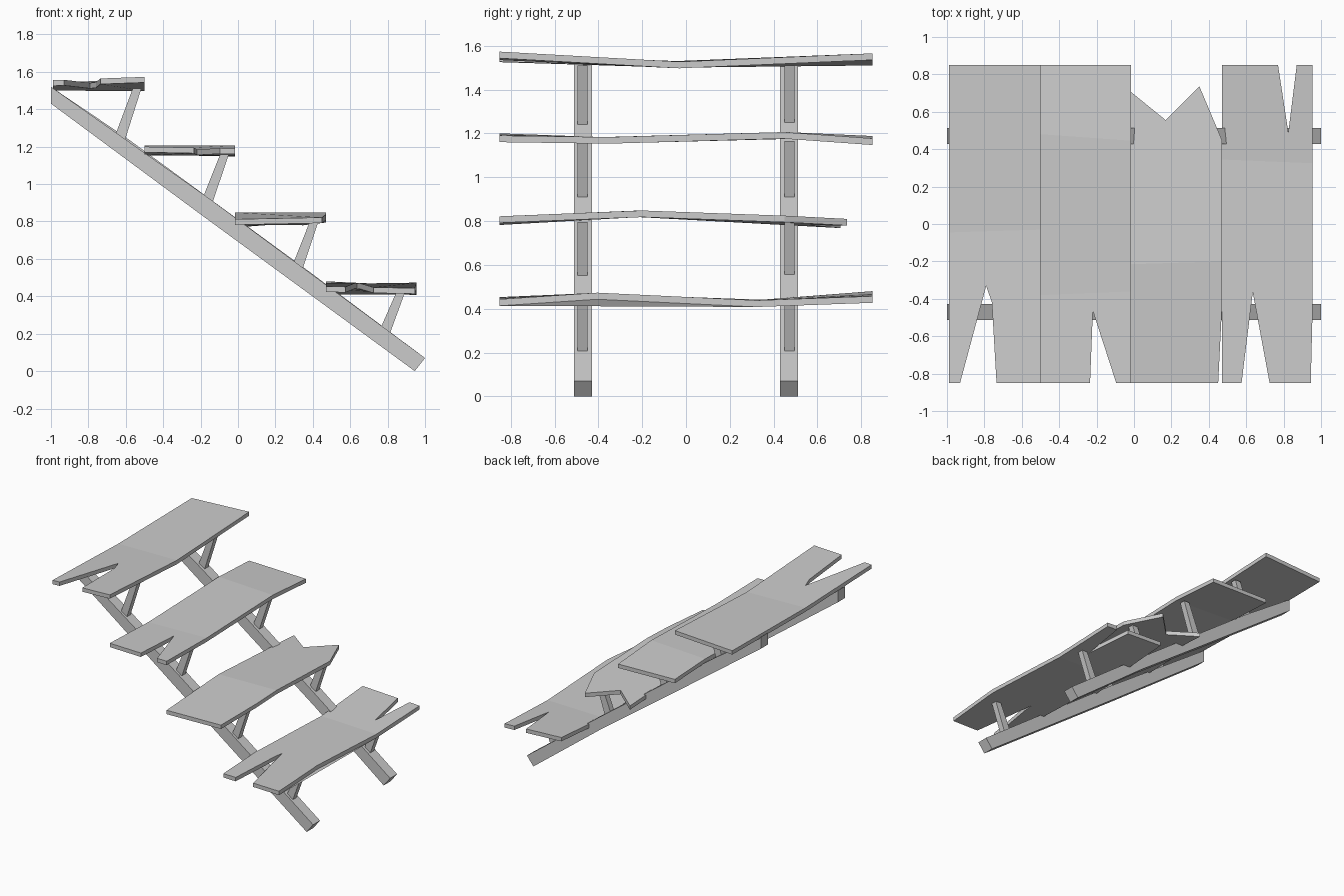
import bpy, bmesh
from mathutils import Vector

if "Cube" in bpy.data.objects:
    bpy.data.objects.remove(bpy.data.objects["Cube"])

THICK = 0.03


def finish(name, bm):
    bmesh.ops.recalc_face_normals(bm, faces=bm.faces)
    me = bpy.data.meshes.new(name)
    bm.to_mesh(me)
    bm.free()
    ob = bpy.data.objects.new(name, me)
    bpy.context.collection.objects.link(ob)
    return ob


def extrude(bm, vec):
    r = bmesh.ops.extrude_face_region(bm, geom=bm.faces[:])
    vs = [g for g in r["geom"] if isinstance(g, bmesh.types.BMVert)]
    bmesh.ops.translate(bm, verts=vs, vec=vec)


def side_bar(name, profile, y, width):
    """Extrude an x-z profile along y, centred on y."""
    bm = bmesh.new()
    bm.faces.new([bm.verts.new((x, y - width / 2, z)) for x, z in profile])
    extrude(bm, Vector((0, width, 0)))
    return finish(name, bm)


def plank(name, x0, x1, outline, stations):
    """Broken board; stations are (y left, y right, top z left, top z right)."""
    bm = bmesh.new()
    bm.faces.new([bm.verts.new((x, y, 0)) for x, y in outline])
    for yl, yr, _, _ in stations[1:-1]:
        bmesh.ops.bisect_plane(bm, geom=bm.verts[:] + bm.edges[:] + bm.faces[:],
                               plane_co=(x0, yl, 0), plane_no=(yl - yr, x1 - x0, 0))
    for v in bm.verts:
        t = (v.co.x - x0) / (x1 - x0)
        pts = [(a + (b - a) * t, c + (d - c) * t) for a, b, c, d in stations]
        for (ya, za), (yb, zb) in zip(pts, pts[1:]):
            if v.co.y <= yb + 1e-5:
                break
        v.co.z = za + (zb - za) * (v.co.y - ya) / (yb - ya)
    extrude(bm, Vector((0, 0, -THICK)))
    return finish(name, bm)


# slightly warped stringers
side_bar("front_stringer", [(-1, 1.43), (-0.2, 0.838), (0.945, 0), (1, 0.07),
                            (-0.15, 0.92), (-1, 1.52)], -0.47, 0.084)
side_bar("back_stringer", [(-1, 1.43), (-0.2, 0.85), (0.35, 0.455), (0.945, 0), (1, 0.07),
                           (0.35, 0.555), (-0.6, 1.25), (-1, 1.52)], 0.47, 0.084)

# leaning struts under the planks: bottom x, bottom z, top x, top z
struts = [(-0.63, 1.25, -0.54, 1.51), (-0.16, 0.92, -0.07, 1.165),
          (0.32, 0.56, 0.405, 0.795), (0.785, 0.21, 0.873, 0.43)]
for i, (xb, zb, xt, zt) in enumerate(struts):
    for side, y in (("front", -0.472), ("back", 0.472)):
        side_bar(f"{side}_strut_{i + 1}",
                 [(xb - 0.027, zb + 0.01), (xb + 0.027, zb - 0.01),
                  (xt + 0.023, zt), (xt - 0.023, zt)], y, 0.044)

# splintered, bent treads
E = 0.85
plank("tread_1", -0.99, -0.50,
      [(-0.99, -E), (-0.93, -E), (-0.79, -0.33), (-0.76, -0.42), (-0.735, -E),
       (-0.50, -E), (-0.50, E), (-0.99, E)],
      [(-E, -E, 1.555, 1.573), (-0.045, -0.03, 1.53, 1.527), (E, E, 1.54, 1.565)])
plank("tread_2", -0.50, -0.015,
      [(-0.50, -E), (-0.235, -E), (-0.22, -0.465), (-0.095, -E),
       (-0.015, -E), (-0.015, E), (-0.50, E)],
      [(-E, -E, 1.20, 1.19), (-0.38, -0.36, 1.183, 1.183),
       (0.48, 0.445, 1.205, 1.206), (E, E, 1.188, 1.177)])
plank("tread_3", -0.015, 0.47,
      [(-0.015, -E), (0.45, -E), (0.47, -0.45), (0.47, 0.45), (0.35, 0.735),
       (0.17, 0.555), (-0.015, 0.705)],
      [(-E, -E, 0.812, 0.822), (-0.215, -0.20, 0.848, 0.848), (E, E, 0.79, 0.81)])
plank("tread_4", 0.47, 0.955,
      [(0.47, -E), (0.575, -E), (0.635, -0.365), (0.725, -E), (0.945, -E),
       (0.955, -0.45), (0.955, E), (0.87, E), (0.825, 0.49), (0.77, E), (0.47, E)],
      [(-E, -E, 0.453, 0.443), (-0.455, -0.405, 0.47, 0.473),
       (0.345, 0.325, 0.441, 0.438), (E, E, 0.48, 0.457)])
